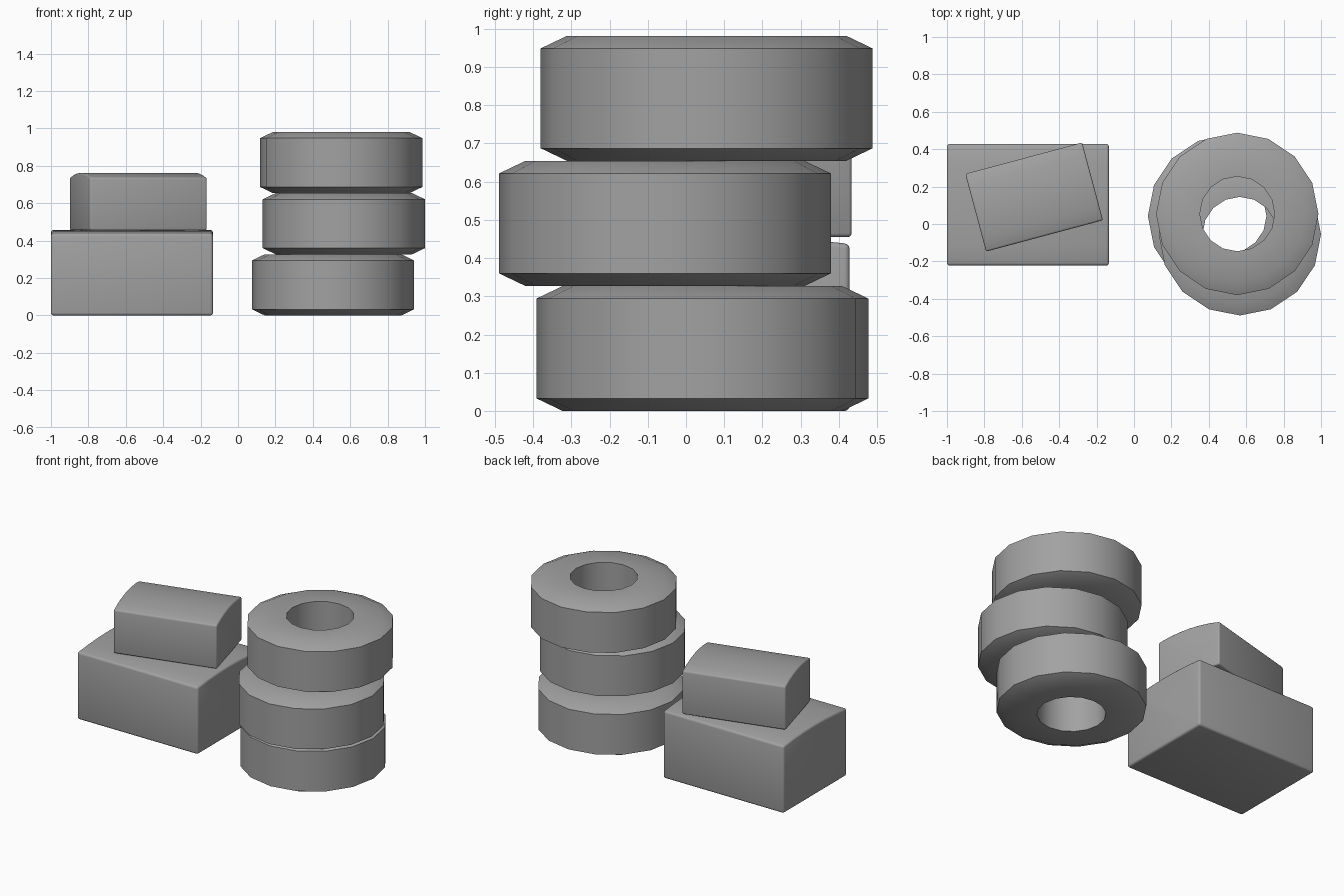
import bpy, bmesh
from math import cos, sin, pi, radians

cube = bpy.data.objects.get("Cube")
if cube:
    bpy.data.objects.remove(cube, do_unlink=True)

grey = bpy.data.materials.new("mid_grey")
grey.use_nodes = True
COLOUR = (0.36, 0.36, 0.36, 1)
grey.diffuse_color = COLOUR
grey.node_tree.nodes["Principled BSDF"].inputs["Base Color"].default_value = COLOUR


def finish(name, bm, location, turn=0):
    """Turn a bmesh into a smooth-shaded grey object."""
    bmesh.ops.recalc_face_normals(bm, faces=bm.faces[:])
    mesh = bpy.data.meshes.new(name)
    bm.to_mesh(mesh)
    bm.free()
    mesh.materials.append(grey)
    obj = bpy.data.objects.new(name, mesh)
    bpy.context.collection.objects.link(obj)
    obj.location = location
    obj.rotation_euler.z = radians(turn)
    bpy.ops.object.select_all(action='DESELECT')
    obj.select_set(True)
    bpy.context.view_layer.objects.active = obj
    bpy.ops.object.shade_smooth_by_angle(angle=radians(35))
    return obj


def tire(name, location, sides=16):
    """Chamfered ring with a straight hole, spun from a closed profile."""
    hole, shoulder, tread, height, chamfer = 0.2, 0.365, 0.434, 0.327, 0.033
    profile = [(hole, 0), (shoulder, 0), (tread, chamfer),
               (tread, height - chamfer), (shoulder, height), (hole, height)]
    bm = bmesh.new()
    rings = [[bm.verts.new((r * cos(2 * pi * i / sides), r * sin(2 * pi * i / sides), z))
              for r, z in profile] for i in range(sides)]
    n = len(profile)
    for i in range(sides):
        a, b = rings[i], rings[(i + 1) % sides]
        for j in range(n):
            k = (j + 1) % n
            bm.faces.new((a[j], b[j], b[k], a[k]))
    finish(name, bm, location)


def domed_box(name, location, length, width, wall, dome, bevel, turn=0, steps=6):
    """Box whose top swells gently across its width, with rounded edges."""
    profile = [(-width / 2, 0), (width / 2, 0)]
    for i in range(steps + 1):
        t = 1 - 2 * i / steps
        profile.append((t * width / 2, wall + dome * (1 - t * t)))
    bm = bmesh.new()
    end = bm.faces.new([bm.verts.new((-length / 2, y, z)) for y, z in profile])
    side = bmesh.ops.extrude_face_region(bm, geom=[end], use_keep_orig=True)
    moved = [v for v in side["geom"] if isinstance(v, bmesh.types.BMVert)]
    bmesh.ops.translate(bm, verts=moved, vec=(length, 0, 0))
    bmesh.ops.recalc_face_normals(bm, faces=bm.faces[:])
    sharp = [e for e in bm.edges if e.calc_face_angle(0) > radians(35)]
    bmesh.ops.bevel(bm, geom=sharp, offset=bevel, segments=3, profile=0.5,
                    affect='EDGES', clamp_overlap=True)
    finish(name, bm, location, turn)


# Stack of three loosely piled tires
tire("lower_tire", (0.508, 0.043, 0))
tire("middle_tire", (0.566, -0.055, 0.327))
tire("upper_tire", (0.552, 0.054, 0.654))

# Two boxes, the smaller one turned on top of the larger
domed_box("large_box", (-0.567, 0.103, 0), 0.866, 0.65, 0.437, 0.02, 0.014)
domed_box("small_box", (-0.534, 0.144, 0.455), 0.647, 0.43, 0.282, 0.026, 0.01, turn=15)
